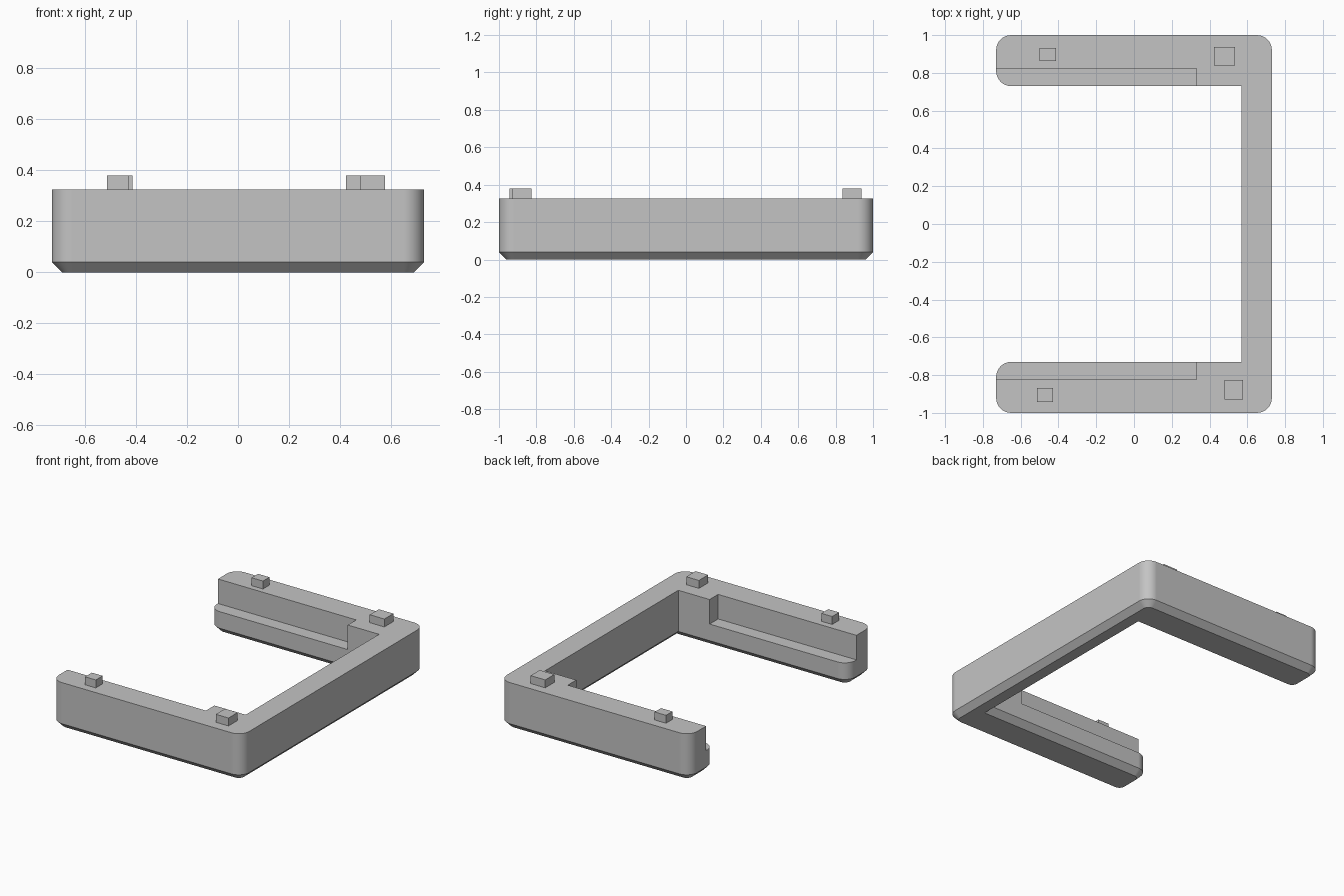
import bpy
import bmesh
import math

cube = bpy.data.objects.get("Cube")
if cube:
    bpy.data.objects.remove(cube, do_unlink=True)

# Material
grey = bpy.data.materials.new("plain grey")
grey.use_nodes = True
COLOUR = (0.55, 0.55, 0.55, 1)
grey.diffuse_color = COLOUR
grey.node_tree.nodes["Principled BSDF"].inputs["Base Color"].default_value = COLOUR

HEIGHT, CHAMFER, RADIUS, STEPS = 0.325, 0.04, 0.08, 8
LEDGE_Z = 0.155


def add_object(name, bm):
    bmesh.ops.recalc_face_normals(bm, faces=bm.faces)
    mesh = bpy.data.meshes.new(name)
    bm.to_mesh(mesh)
    bm.free()
    mesh.materials.append(grey)
    obj = bpy.data.objects.new(name, mesh)
    bpy.context.collection.objects.link(obj)
    return obj


def add_box(name, low, high):
    bm = bmesh.new()
    bmesh.ops.create_cube(bm, size=1)
    for v in bm.verts:
        v.co = [a + (c + 0.5) * (b - a) for a, b, c in zip(low, high, v.co)]
    return add_object(name, bm)


# Footprint corners of the back half: position, inward direction, rounded or not
half = [(0.73, 1, -1, -1, True), (-0.73, 1, 1, -1, True),
        (-0.73, 0.73, 1, 1, True), (0.57, 0.73, 1, 1, False)]
corners = half + [(x, -y, ix, -iy, r) for x, y, ix, iy, r in reversed(half)]


def footprint(inset):
    """Outline of the frame, moved inward by the inset."""
    points = []
    for x, y, ix, iy, rounded in corners:
        if not rounded:
            points.append((x + ix * inset, y + iy * inset))
            continue
        cx, cy, r = x + ix * RADIUS, y + iy * RADIUS, RADIUS - inset
        arc = [math.pi / 2 * i / STEPS for i in range(STEPS + 1)]
        arc = [(cx - ix * r * math.cos(a), cy - iy * r * math.sin(a)) for a in arc]
        points += arc if ix * iy > 0 else arc[::-1]
    return points


# Frame body: chamfered foot below straight walls
bm = bmesh.new()
rings = [[bm.verts.new((x, y, z)) for x, y in footprint(inset)]
         for z, inset in ((0, CHAMFER), (CHAMFER, 0), (HEIGHT, 0))]


# Arc order follows the outline, so neighbouring points join into walls
count = len(rings[0])
for lower, upper in zip(rings, rings[1:]):
    for i in range(count):
        j = (i + 1) % count
        bm.faces.new((lower[i], lower[j], upper[j], upper[i]))
bm.faces.new(rings[0])
bm.faces.new(rings[-1])
frame = add_object("frame", bm)

# Ledges cut along the inside of both arms
for side in (-1, 1):
    ys = sorted((side * 0.6, side * 0.823))
    cutter = add_box("ledge_cutter", (-1, ys[0], LEDGE_Z), (0.33, ys[1], 0.6))
    cutter.hide_render = True
    cut = frame.modifiers.new("ledge", 'BOOLEAN')
    cut.operation = 'DIFFERENCE'
    cut.solver = 'EXACT'
    cut.object = cutter
    bpy.context.view_layer.objects.active = frame
    bpy.ops.object.modifier_apply(modifier=cut.name)
    bpy.data.objects.remove(cutter, do_unlink=True)

# Smooth rounded corners, crisp edges elsewhere
bpy.ops.object.select_all(action='DESELECT')
frame.select_set(True)
bpy.context.view_layer.objects.active = frame
bpy.ops.object.shade_smooth_by_angle(angle=math.radians(30))
weighted = frame.modifiers.new("even shading", 'WEIGHTED_NORMAL')
weighted.keep_sharp = True

# Locating pegs on top of the arms
pegs = {
    "back_right_peg": (-0.5, -0.413, 0.863, 0.933),
    "back_left_peg": (0.423, 0.535, 0.838, 0.937),
    "front_right_peg": (-0.513, -0.43, -0.943, -0.868),
    "front_left_peg": (0.48, 0.577, -0.928, -0.827),
}
for name, (x0, x1, y0, y1) in pegs.items():
    add_box(name, (x0, y0, HEIGHT - 0.01), (x1, y1, 0.38))
